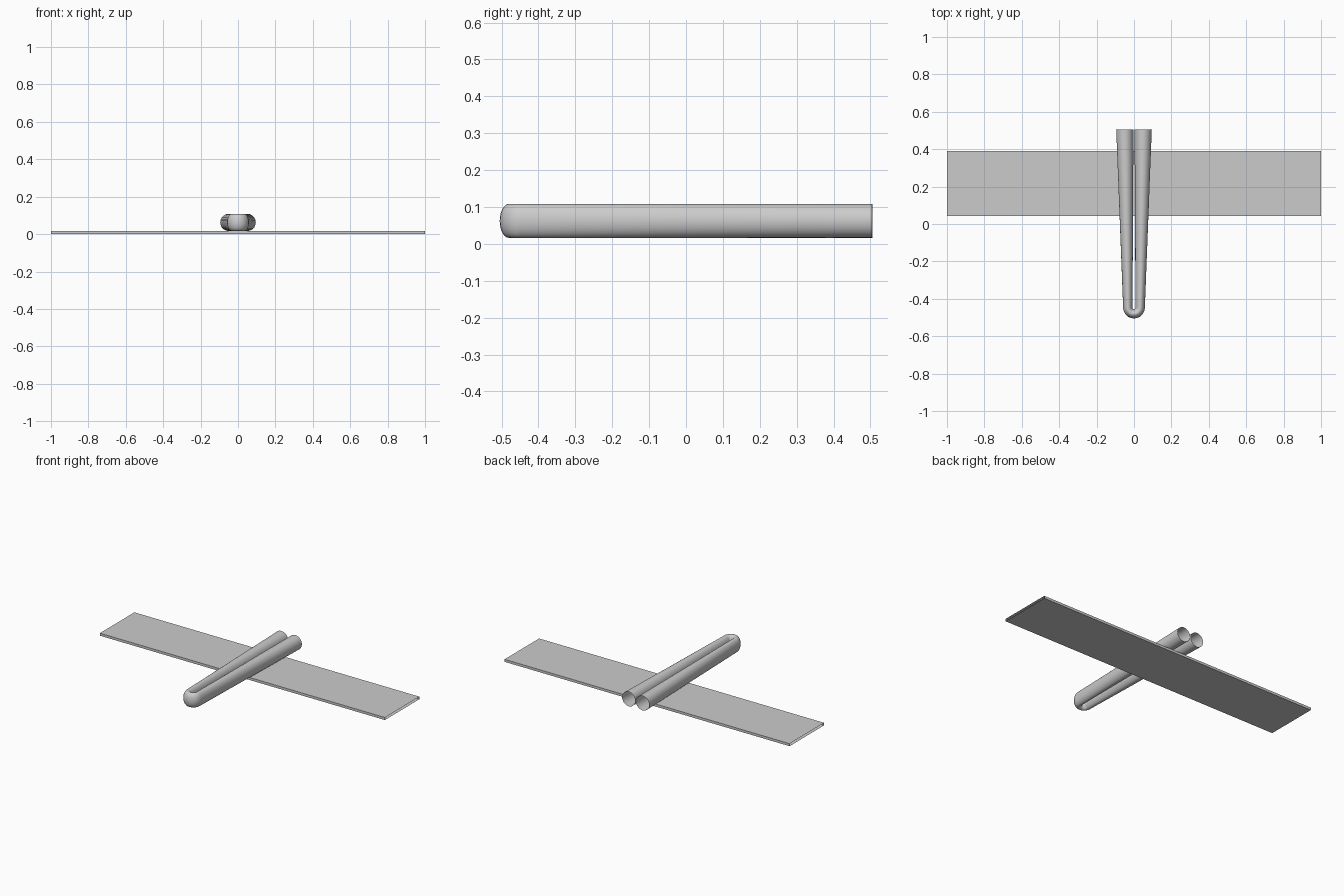
import bpy, bmesh, math
from mathutils import Vector

if "Cube" in bpy.data.objects:
    bpy.data.objects.remove(bpy.data.objects["Cube"])

grey = bpy.data.materials.new("light grey")
grey.diffuse_color = (0.6, 0.6, 0.6, 1)
grey.use_nodes = True
grey.node_tree.nodes["Principled BSDF"].inputs["Base Color"].default_value = grey.diffuse_color


def finish(name, bm):
    bmesh.ops.recalc_face_normals(bm, faces=bm.faces)
    mesh = bpy.data.meshes.new(name)
    bm.to_mesh(mesh)
    bm.free()
    mesh.materials.append(grey)
    obj = bpy.data.objects.new(name, mesh)
    bpy.context.collection.objects.link(obj)
    return obj


# Flat wing: thin slab, open at both tips
bm = bmesh.new()
bmesh.ops.create_cube(bm, size=1)
tips = [f for f in bm.faces if abs(f.normal.x) > 0.9]
bmesh.ops.delete(bm, geom=tips, context='FACES_ONLY')
for v in bm.verts:
    v.co = (v.co.x * 2, 0.217 + v.co.y * 0.346, 0.008 + v.co.z * 0.016)
finish("wing", bm)

# Hairpin fuselage: (centre x, y, half width) stations of an open tube
SIDES, BEND = 32, 12
HALF_HEIGHT, CENTRE_Z = 0.046, 0.0625
stations = [(-0.049, 0.505, 0.046), (-0.041, 0.029, 0.0355)]
for i in range(BEND + 1):
    a = math.pi * i / BEND
    stations.append((-0.033 * math.cos(a), -0.447 - 0.033 * math.sin(a), 0.025))
stations += [(-x, y, w) for x, y, w in reversed(stations[:2])]

bm = bmesh.new()
rings = []
for i, (x, y, w) in enumerate(stations):
    before = stations[max(i - 1, 0)]
    after = stations[min(i + 1, len(stations) - 1)]
    along = Vector((after[0] - before[0], after[1] - before[1])).normalized()
    ring = []
    for k in range(SIDES):
        t = 2 * math.pi * k / SIDES
        s = w * math.cos(t)
        ring.append(bm.verts.new((x - along.y * s, y + along.x * s,
                                  CENTRE_Z + HALF_HEIGHT * math.sin(t))))
    rings.append(ring)
for a, b in zip(rings, rings[1:]):
    for k in range(SIDES):
        n = (k + 1) % SIDES
        bm.faces.new((a[k], a[n], b[n], b[k]))
body = finish("fuselage_tube", bm)

bpy.context.view_layer.objects.active = body
body.select_set(True)
bpy.ops.object.shade_smooth_by_angle(angle=math.radians(40))
